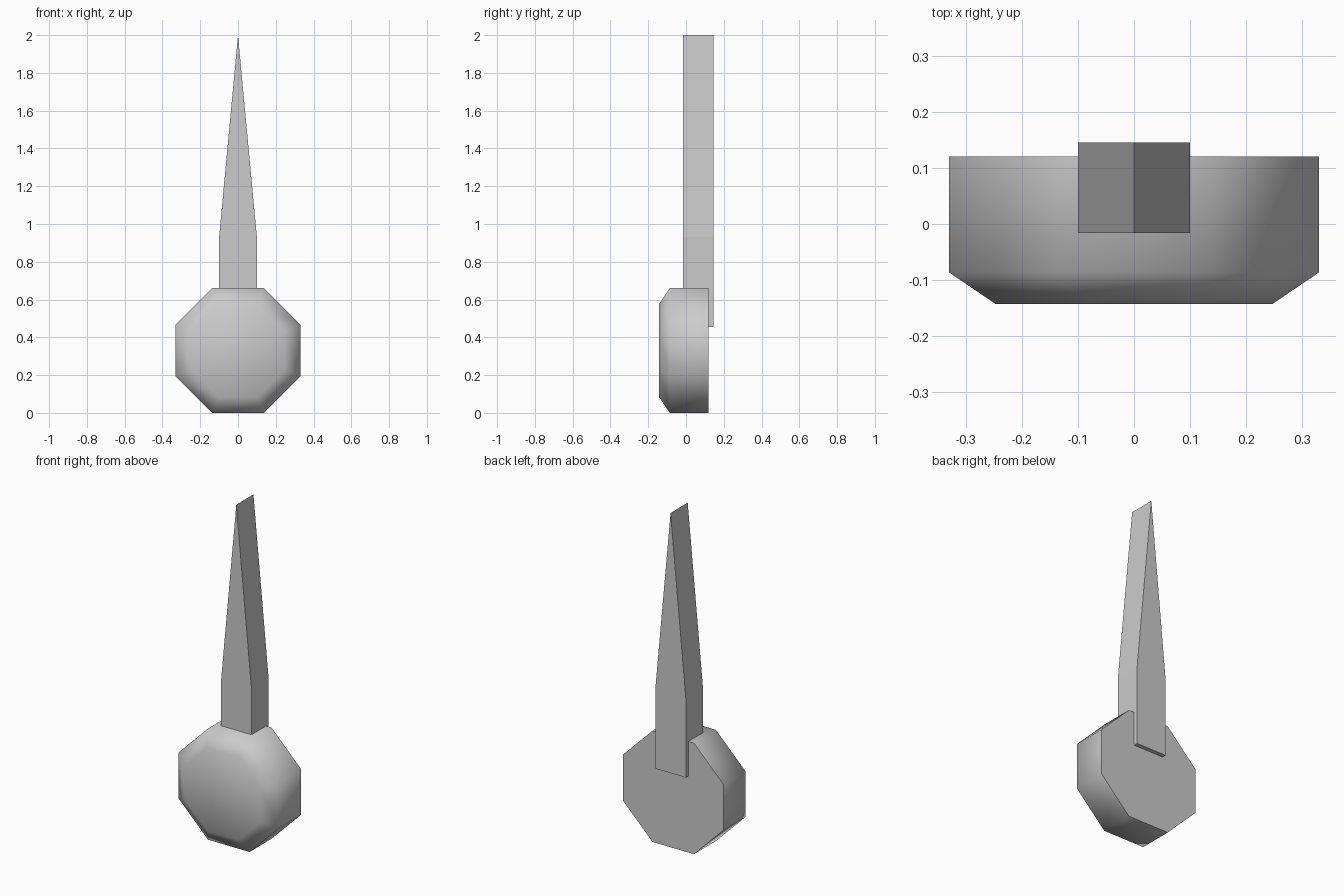
import bpy, bmesh, math

if "Cube" in bpy.data.objects:
    bpy.data.objects.remove(bpy.data.objects["Cube"])

grey = bpy.data.materials.new("light grey")
grey.diffuse_color = (0.6, 0.6, 0.6, 1)
grey.use_nodes = True
grey.node_tree.nodes["Principled BSDF"].inputs["Base Color"].default_value = grey.diffuse_color


def loft(name, rings):
    """Closed solid through matching rings of points, capped at both ends."""
    bm = bmesh.new()
    loops = [[bm.verts.new(p) for p in ring] for ring in rings]
    n = len(loops[0])
    for a, b in zip(loops, loops[1:]):
        for i in range(n):
            j = (i + 1) % n
            bm.faces.new((a[i], a[j], b[j], b[i]))
    bm.faces.new(loops[0])
    bm.faces.new(loops[-1])
    bmesh.ops.recalc_face_normals(bm, faces=bm.faces)
    mesh = bpy.data.meshes.new(name)
    bm.to_mesh(mesh)
    bm.free()
    mesh.materials.append(grey)
    obj = bpy.data.objects.new(name, mesh)
    bpy.context.collection.objects.link(obj)
    return obj


def octagon(half_width, y):
    r = half_width / math.cos(math.pi / 8)
    angles = [(k + 0.5) * math.pi / 4 for k in range(8)]
    return [(r * math.cos(a), y, 0.33 + r * math.sin(a)) for a in angles]


# Octagonal disc with a chamfered front rim and a flat back
disc = loft("octagonal_disc", [octagon(0.33, 0.12), octagon(0.33, -0.086),
                               octagon(0.246, -0.143)])
bpy.context.view_layer.objects.active = disc
disc.select_set(True)
bpy.ops.object.shade_smooth_by_angle(angle=math.radians(65))

# Tapered spike, standing slightly proud of the back of the disc
profile = [(-0.1, 0.455), (0.1, 0.455), (0.1, 0.93), (0, 2.0), (-0.1, 0.93)]
loft("spike", [[(x, y, z) for x, z in profile] for y in (-0.016, 0.145)])
